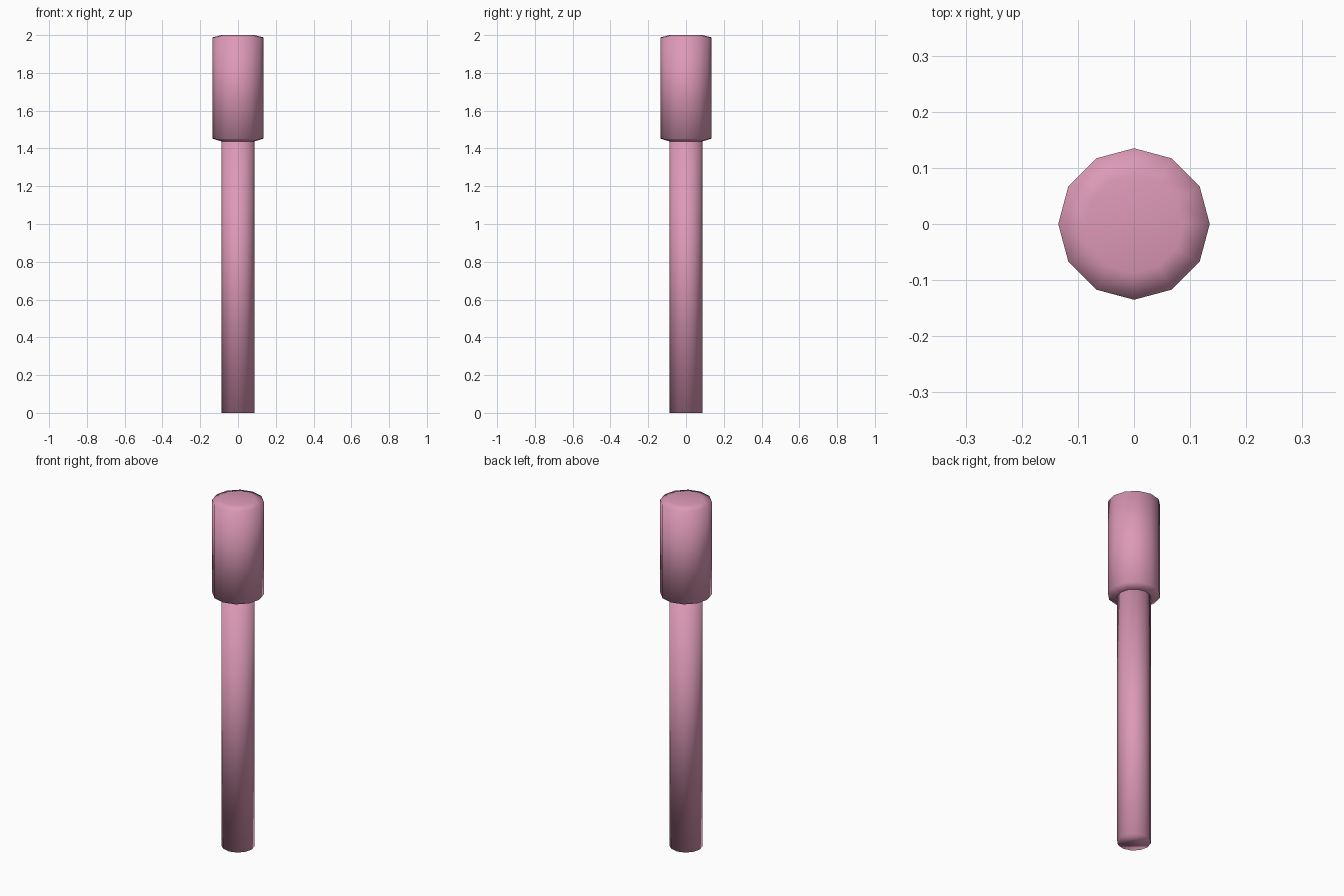
import bpy, bmesh, math

if "Cube" in bpy.data.objects:
    bpy.data.objects.remove(bpy.data.objects["Cube"])

SIDES = 12

mat = bpy.data.materials.new("pink")
mat.diffuse_color = (0.72, 0.32, 0.47, 1.0)
mat.use_nodes = True
mat.node_tree.nodes["Principled BSDF"].inputs["Base Color"].default_value = mat.diffuse_color


def lathe(name, profile):
    """Closed 12-sided turned solid from (radius, height) points, smooth shaded."""
    bm = bmesh.new()
    rings = []
    for r, z in profile:
        rings.append([bm.verts.new((r * math.cos(2 * math.pi * i / SIDES),
                                    r * math.sin(2 * math.pi * i / SIDES), z))
                      for i in range(SIDES)])
    for low, high in zip(rings, rings[1:]):
        for i in range(SIDES):
            j = (i + 1) % SIDES
            bm.faces.new((low[i], low[j], high[j], high[i]))
    bm.faces.new(rings[0][::-1])
    bm.faces.new(rings[-1])
    for f in bm.faces:
        f.smooth = True
    mesh = bpy.data.meshes.new(name)
    bm.to_mesh(mesh)
    bm.free()
    mesh.materials.append(mat)
    obj = bpy.data.objects.new(name, mesh)
    bpy.context.collection.objects.link(obj)
    return obj


# Long thin stem
lathe("stem", [(0.087, 0), (0.087, 1.44)])

# Wider head with shallow chamfered ends
lathe("head", [(0.087, 1.437), (0.135, 1.452), (0.135, 1.988), (0.087, 2.0)])
